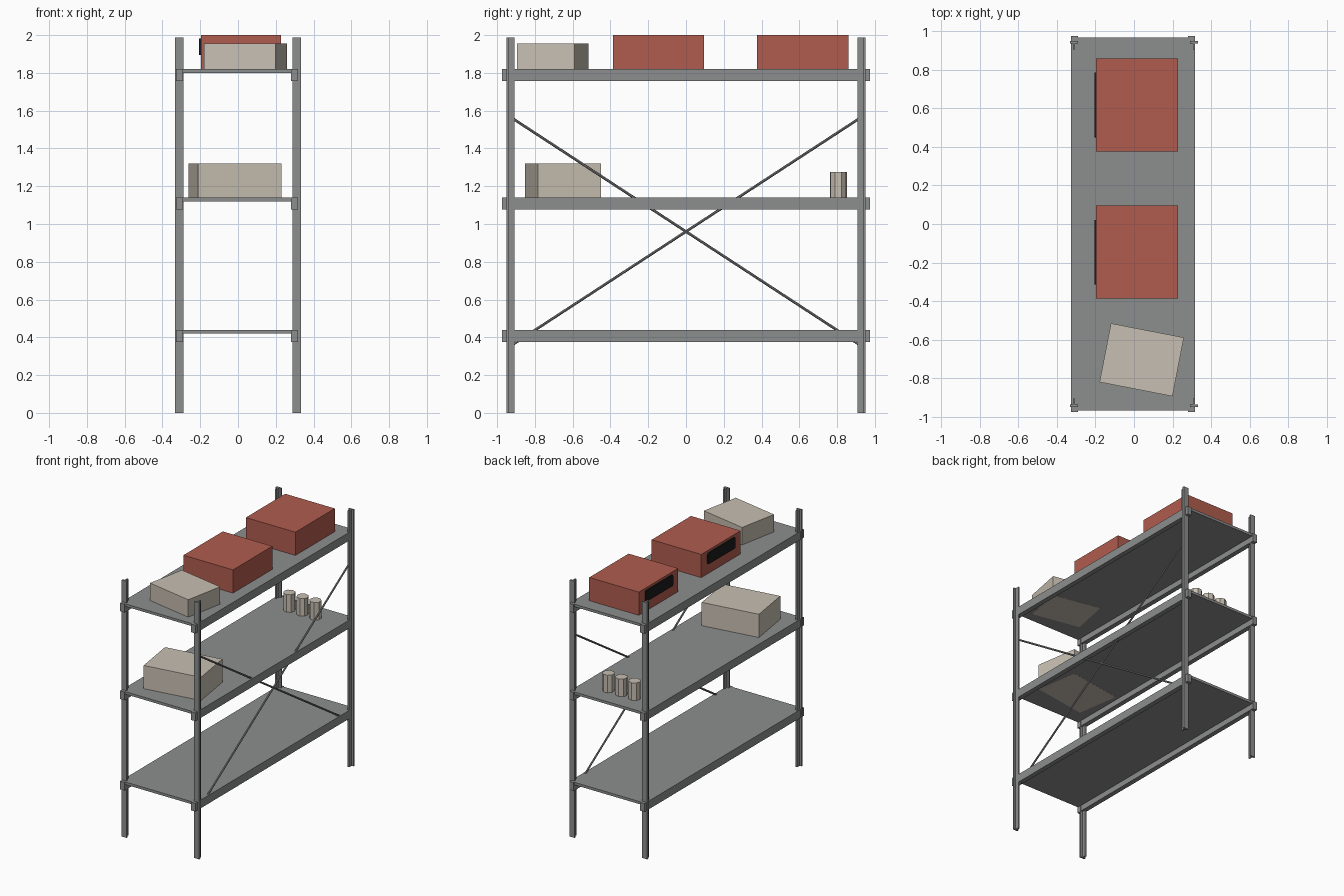
import bpy
import bmesh
import random
from math import radians
from mathutils import Matrix, Vector

random.seed(4)
cube = bpy.data.objects.get("Cube")
if cube:
    bpy.data.objects.remove(cube, do_unlink=True)


def make_material(name, colour):
    mat = bpy.data.materials.new(name)
    mat.use_nodes = True
    mat.diffuse_color = (*colour, 1)
    mat.node_tree.nodes["Principled BSDF"].inputs["Base Color"].default_value = (*colour, 1)
    return mat


steel = make_material("grey steel", (0.265, 0.27, 0.268))
red = make_material("brick red", (0.44, 0.107, 0.077))
card = make_material("pale cardboard", (0.575, 0.52, 0.445))
black = make_material("black vent", (0.01, 0.011, 0.012))


def finish(name, bm, mat):
    mesh = bpy.data.meshes.new(name)
    bmesh.ops.recalc_face_normals(bm, faces=bm.faces)
    bm.to_mesh(mesh)
    bm.free()
    mesh.materials.append(mat)
    obj = bpy.data.objects.new(name, mesh)
    bpy.context.collection.objects.link(obj)
    return obj


def box(name, low, high, mat, turn=0):
    """Box between two corners, turned about its own upright axis."""
    low, high = Vector(low), Vector(high)
    bm = bmesh.new()
    bmesh.ops.create_cube(bm, size=1)
    bmesh.ops.scale(bm, vec=high - low, verts=bm.verts)
    obj = finish(name, bm, mat)
    obj.location = (low + high) / 2
    obj.rotation_euler.z = radians(turn)
    return obj


def cylinder(name, start, end, radius, sides, mat, spin=0):
    start, end = Vector(start), Vector(end)
    axis = end - start
    turn = axis.to_track_quat("Z", "Y").to_matrix().to_4x4()
    place = Matrix.Translation((start + end) / 2) @ turn @ Matrix.Rotation(spin, 4, "Z")
    bm = bmesh.new()
    bmesh.ops.create_cone(bm, cap_ends=True, segments=sides, radius1=radius,
                          radius2=radius, depth=axis.length, matrix=place)
    return finish(name, bm, mat)


def post(name, x, side):
    """T-section upright: flange outward along y, stem pointing inward."""
    half, web = 0.0215, 0.006
    outer, inner, tip = 0.95, 0.937, 0.907
    profile = [(-half, outer), (half, outer), (half, inner), (web, inner),
               (web, tip), (-web, tip), (-web, inner), (-half, inner)]
    bm = bmesh.new()
    face = bm.faces.new([bm.verts.new((x + px, side * py, 0)) for px, py in profile])
    top = bmesh.ops.extrude_face_region(bm, geom=[face])["geom"]
    bmesh.ops.translate(bm, vec=(0, 0, 1.987),
                        verts=[v for v in top if isinstance(v, bmesh.types.BMVert)])
    return finish(name, bm, steel)


# Uprights
for x, x_name in ((-0.311, "right"), (0.311, "left")):
    for side, y_name in ((-1, "front"), (1, "back")):
        post(f"{y_name}_{x_name}_post", x, side)

# Shelves: thin deck between two long beams
for level, top in (("lower", 0.44), ("middle", 1.14), ("upper", 1.82)):
    box(f"{level}_deck", (-0.295, -0.967, top - 0.02), (0.285, 0.967, top), steel)
    box(f"{level}_right_beam", (-0.327, -0.975, top - 0.064), (-0.29, 0.975, top), steel)
    box(f"{level}_left_beam", (0.28, -0.975, top - 0.064), (0.317, 0.975, top), steel)

# Crossed bracing rods on one long side
for side, name in ((-1, "falling"), (1, "rising")):
    cylinder(f"{name}_brace", (0.303, -0.915, 0.96 - side * 0.597),
             (0.303, 0.915, 0.96 + side * 0.597), 0.007, 8, steel)

# Red crates with a rounded dark vent on the side
for name, y in (("front", -0.146), ("back", 0.618)):
    box(f"{name}_red_crate", (-0.197, y - 0.241, 1.82), (0.228, y + 0.241, 2), red)
    vent = box(f"{name}_crate_vent", (-0.206, y - 0.168, 1.896), (-0.197, y + 0.168, 1.982), black)
    bm = bmesh.new()
    bm.from_mesh(vent.data)
    corners = [e for e in bm.edges
               if abs(e.verts[0].co.x - e.verts[1].co.x) > 0.005]
    bmesh.ops.bevel(bm, geom=corners, offset=0.012, segments=3, affect="EDGES", profile=0.5)
    bm.to_mesh(vent.data)
    bm.free()

# Pale cartons, set down at a slight angle and sunk into the deck
box("upper_carton", (-0.153, -0.8605, 1.799), (0.233, -0.5495, 1.955), card, -11)
box("middle_carton", (-0.24, -0.82, 1.1195), (0.208, -0.481, 1.32), card, 8.8)

# Row of cans
for i in range(3):
    x = -0.125 + 0.112 * i
    y = 0.809 + random.uniform(-0.003, 0.003)
    cylinder(f"can_{i + 1}", (x, y, 1.135), (x, y, 1.276), 0.044, 8, card, random.random())
